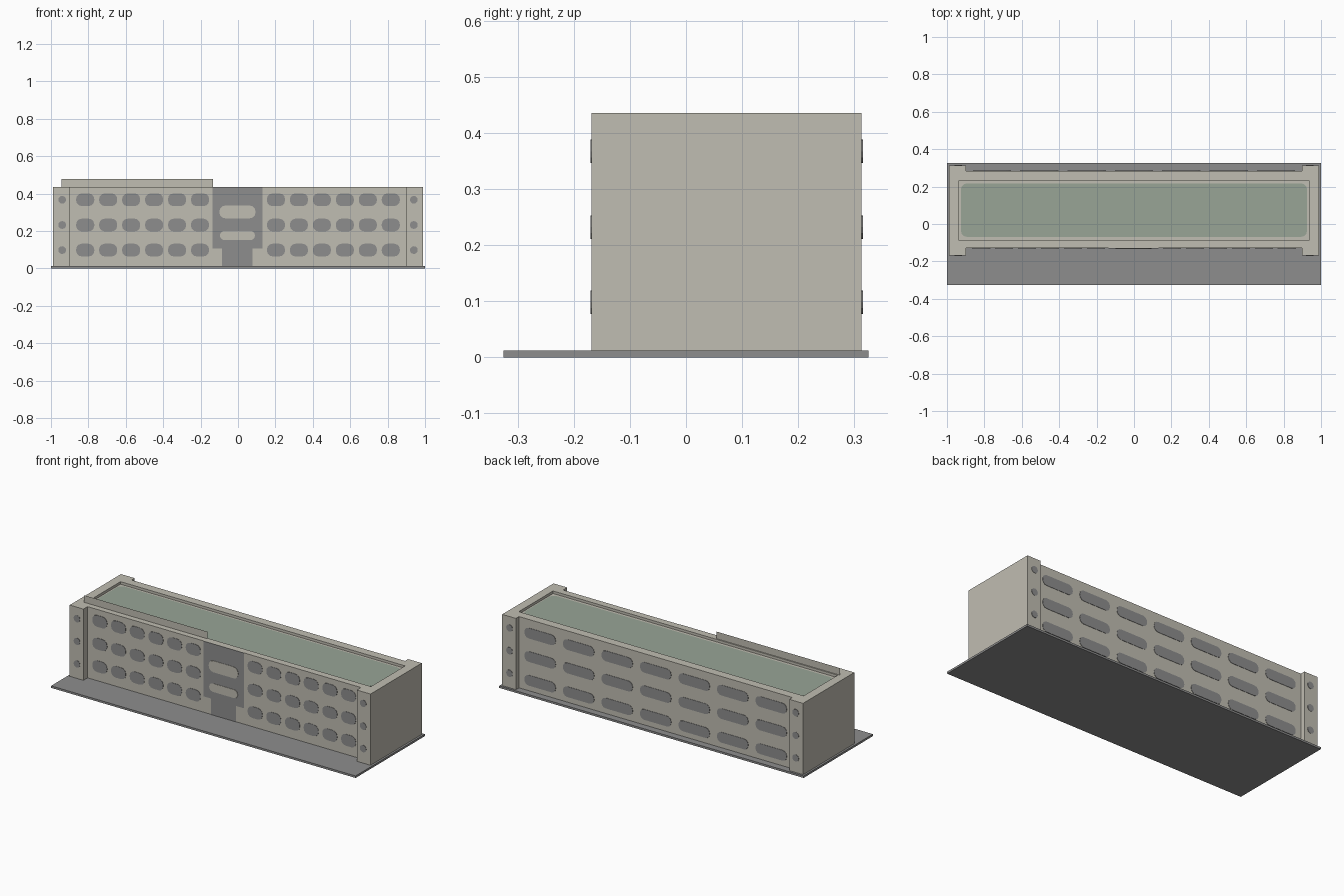
import bpy, bmesh, math

if "Cube" in bpy.data.objects:
    bpy.data.objects.remove(bpy.data.objects["Cube"])

def material(name, rgb):
    m = bpy.data.materials.new(name)
    m.diffuse_color = (*rgb, 1)
    m.use_nodes = True
    m.node_tree.nodes["Principled BSDF"].inputs["Base Color"].default_value = m.diffuse_color
    return m

BEIGE = material("beige concrete", (0.53, 0.51, 0.445))
GREY = material("grey", (0.27, 0.27, 0.27))
GREEN = material("roof green", (0.314, 0.376, 0.305))

def finish(name, bm, mat):
    bmesh.ops.recalc_face_normals(bm, faces=bm.faces)
    me = bpy.data.meshes.new(name)
    bm.to_mesh(me)
    bm.free()
    me.materials.append(mat)
    ob = bpy.data.objects.new(name, me)
    bpy.context.collection.objects.link(ob)
    return ob

def rounded(cx, cy, w, h, r, seg=3):
    """Outline of a rounded rectangle."""
    pts = []
    for i, (sx, sy) in enumerate(((1, 1), (-1, 1), (-1, -1), (1, -1))):
        for k in range(seg + 1):
            a = math.pi / 2 * (i + k / seg)
            pts.append((cx + sx * (w / 2 - r) + r * math.cos(a),
                        cy + sy * (h / 2 - r) + r * math.sin(a)))
    return pts

def prism(bm, pts, place, depth):
    """Extrude a 2D outline mapped into 3D by place(u, v)."""
    f = bm.faces.new([bm.verts.new(place(u, v)) for u, v in pts])
    ext = bmesh.ops.extrude_face_region(bm, geom=[f])
    vs = [g for g in ext["geom"] if isinstance(g, bmesh.types.BMVert)]
    bmesh.ops.translate(bm, verts=vs, vec=depth)

def plates(name, outlines, mat, place, depth):
    bm = bmesh.new()
    for pts in outlines:
        prism(bm, pts, place, depth)
    return finish(name, bm, mat)

def rect(x0, x1, y0, y1):
    return [(x0, y0), (x1, y0), (x1, y1), (x0, y1)]

BASE, TOP, FLOOR = 0.012, 0.435, 0.420
XE, XI = 0.988, 0.898                       # end block outer / inner x
YF, YB, PF, PB = -0.129, 0.284, -0.168, 0.313   # walls, end block faces

# Ground slab
plates("ground_slab", [rect(-1, 1, -0.325, 0.325)], GREY,
       lambda u, v: (u, v, 0), (0, 0, BASE))

# Building body: I-shaped plan with projecting ends and a sunken roof
outline = [(-XE, PF), (-XI, PF), (-XI, YF), (XI, YF), (XI, PF), (XE, PF),
           (XE, PB), (XI, PB), (XI, YB), (-XI, YB), (-XI, PB), (-XE, PB)]
recess = rect(-0.935, 0.935, -0.088, 0.233)
bm = bmesh.new()
rims = []
for pts, low in ((outline, BASE), (recess, FLOOR)):
    lo = [bm.verts.new((x, y, low)) for x, y in pts]
    hi = [bm.verts.new((x, y, TOP)) for x, y in pts]
    bm.faces.new(lo)
    for i in range(len(pts)):
        j = (i + 1) % len(pts)
        bm.faces.new((lo[i], lo[j], hi[j], hi[i]))
        rims.append(bm.edges.get((hi[i], hi[j])))
bmesh.ops.triangle_fill(bm, edges=rims, use_beauty=True)
finish("building_body", bm, BEIGE)

# Green roof surface
plates("roof_surface", [rounded(0, 0.074, 1.85, 0.285, 0.03)], GREEN,
       lambda u, v: (u, v, FLOOR), (0, 0, 0.002))

ROWS = (0.367, 0.232, 0.098)

def front(y):
    return lambda u, v: (u, y, v)

OUT_F, OUT_B = (0, -0.002, 0), (0, 0.002, 0)

# Front windows: six columns each side of the entrance
cols = [s * (0.203 + 0.1228 * i) for s in (-1, 1) for i in range(6)]
plates("front_windows", [rounded(x, z, 0.097, 0.068, 0.03) for x in cols for z in ROWS],
       GREY, front(YF), OUT_F)

# Back windows: seven wide columns
plates("back_windows", [rounded(0.253 * k, z, 0.205, 0.062, 0.028)
                        for k in range(-3, 4) for z in (0.354, 0.215, 0.074)],
       GREY, front(YB), OUT_B)

# Small round windows on the end blocks, front and back
dots = [rounded(s * 0.94, z, 0.042, 0.042, 0.0209) for s in (-1, 1) for z in ROWS]
plates("front_round_windows", dots, GREY, front(PF), OUT_F)
plates("back_round_windows", dots, GREY, front(PB), OUT_B)

# Entrance: T-shaped dark panel with two light bands
panel = [(-0.086, BASE), (0.078, BASE), (0.078, 0.107), (0.131, 0.107),
         (0.131, TOP), (-0.136, TOP), (-0.136, 0.107), (-0.086, 0.107)]
plates("entrance_panel", [panel], GREY, front(YF), OUT_F)
plates("entrance_bands", [rounded(-0.003, 0.302, 0.193, 0.068, 0.03),
                          rounded(-0.003, 0.176, 0.187, 0.05, 0.024)],
       BEIGE, front(YF - 0.002), OUT_F)

# Blank sign board standing on the front parapet
bm = bmesh.new()
bm.faces.new([bm.verts.new((x, -0.095, z)) for x, z in rect(-0.945, -0.135, TOP, 0.477)])
finish("roof_sign", bm, BEIGE)
